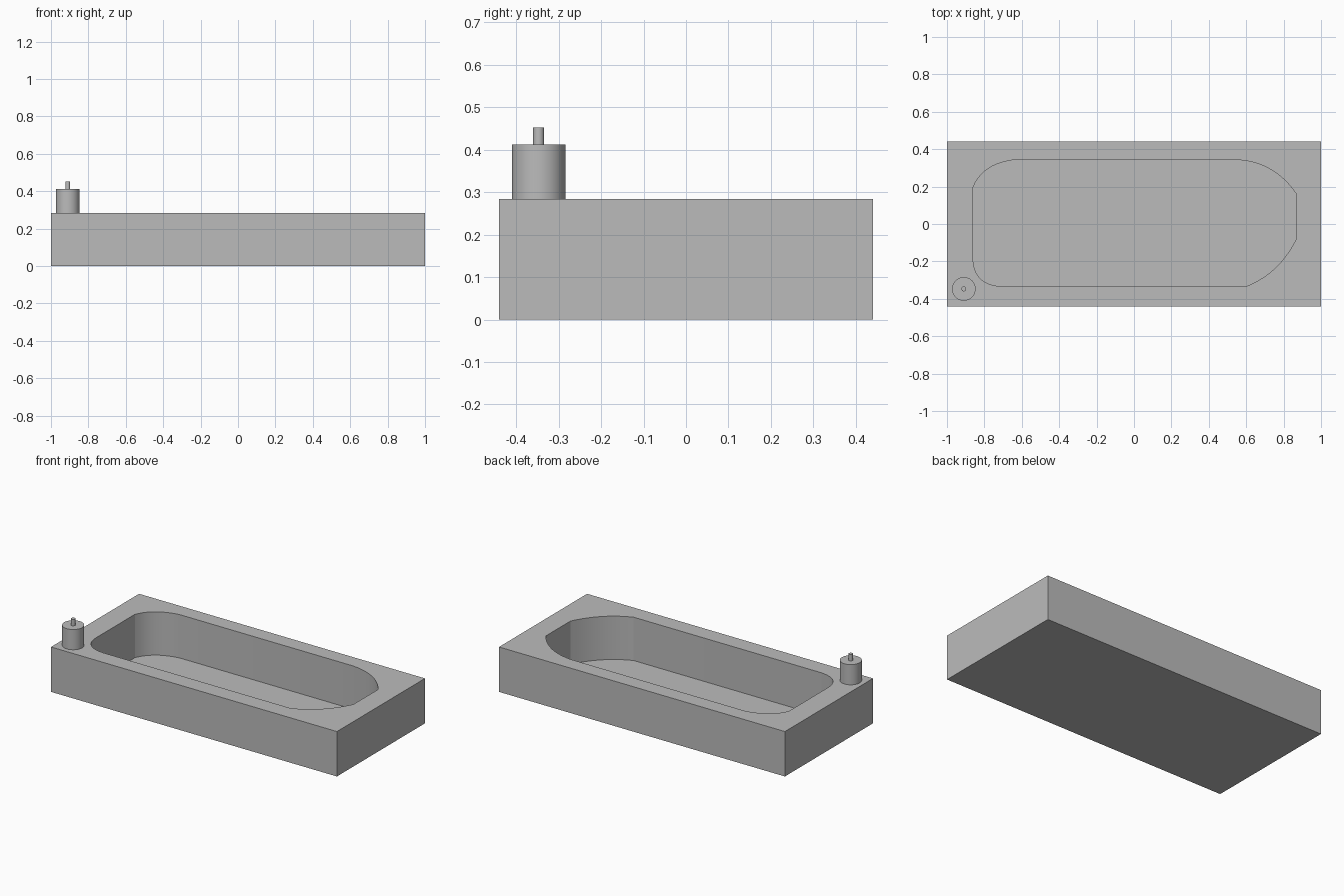
import bpy
import bmesh
from mathutils import Vector

default = bpy.data.objects.get("Cube")
if default:
    bpy.data.objects.remove(default, do_unlink=True)

LENGTH, WIDTH, RIM, FLOOR = 2.0, 0.88, 0.284, 0.01

# Single grey material
grey = bpy.data.materials.new("grey")
grey.use_nodes = True
colour = (0.5, 0.5, 0.5, 1.0)
grey.diffuse_color = colour
grey.node_tree.nodes["Principled BSDF"].inputs["Base Color"].default_value = colour


def smooth(obj):
    bpy.ops.object.select_all(action="DESELECT")
    obj.select_set(True)
    bpy.context.view_layer.objects.active = obj
    bpy.ops.object.shade_smooth_by_angle(angle=0.4)


def prism(name, outline, z0, z1):
    """Extrude a closed outline from z0 up to z1."""
    bm = bmesh.new()
    base = bm.faces.new([bm.verts.new((x, y, z0)) for x, y in outline])
    side = bmesh.ops.extrude_face_region(bm, geom=[base])
    top = [v for v in side["geom"] if isinstance(v, bmesh.types.BMVert)]
    bmesh.ops.translate(bm, verts=top, vec=(0, 0, z1 - z0))
    bmesh.ops.recalc_face_normals(bm, faces=bm.faces)
    mesh = bpy.data.meshes.new(name)
    bm.to_mesh(mesh)
    bm.free()
    obj = bpy.data.objects.new(name, mesh)
    bpy.context.collection.objects.link(obj)
    mesh.materials.append(grey)
    return obj


def corner(start, control, end, steps=10):
    """Rounded corner as a quadratic curve."""
    a, b, c = Vector(start), Vector(control), Vector(end)
    ts = [i / steps for i in range(steps + 1)]
    return [a * (1 - t) ** 2 + b * 2 * t * (1 - t) + c * t * t for t in ts]


def cylinder(name, x, y, radius, z0, z1):
    bpy.ops.mesh.primitive_cylinder_add(
        vertices=48, radius=radius, depth=z1 - z0, location=(x, y, (z0 + z1) / 2))
    obj = bpy.context.object
    obj.name = name
    obj.data.materials.append(grey)
    smooth(obj)


# Rectangular tub block
hx, hy = LENGTH / 2, WIDTH / 2
tub = prism("tub_block", [(-hx, -hy), (hx, -hy), (hx, hy), (-hx, hy)], 0, RIM)

# Basin hollow with four rounded corners
basin = (
    corner((-0.86, -0.2), (-0.85, -0.325), (-0.71, -0.333))
    + corner((0.6, -0.333), (0.775, -0.265), (0.866, -0.083))
    + corner((0.866, 0.163), (0.755, 0.325), (0.567, 0.342))
    + corner((-0.647, 0.342), (-0.81, 0.32), (-0.86, 0.197))
)
cutter = prism("basin_cutter", basin, FLOOR, RIM + 0.1)
cutter.hide_render = True
cut = tub.modifiers.new("basin", "BOOLEAN")
cut.operation = "DIFFERENCE"
cut.solver = "EXACT"
cut.object = cutter
bpy.context.view_layer.objects.active = tub
bpy.ops.object.modifier_apply(modifier=cut.name)
bpy.data.objects.remove(cutter, do_unlink=True)
smooth(tub)

# Corner bottle and its small stem
cylinder("bottle", -0.91, -0.347, 0.063, RIM, 0.412)
cylinder("bottle_stem", -0.91, -0.347, 0.013, 0.412, 0.452)
